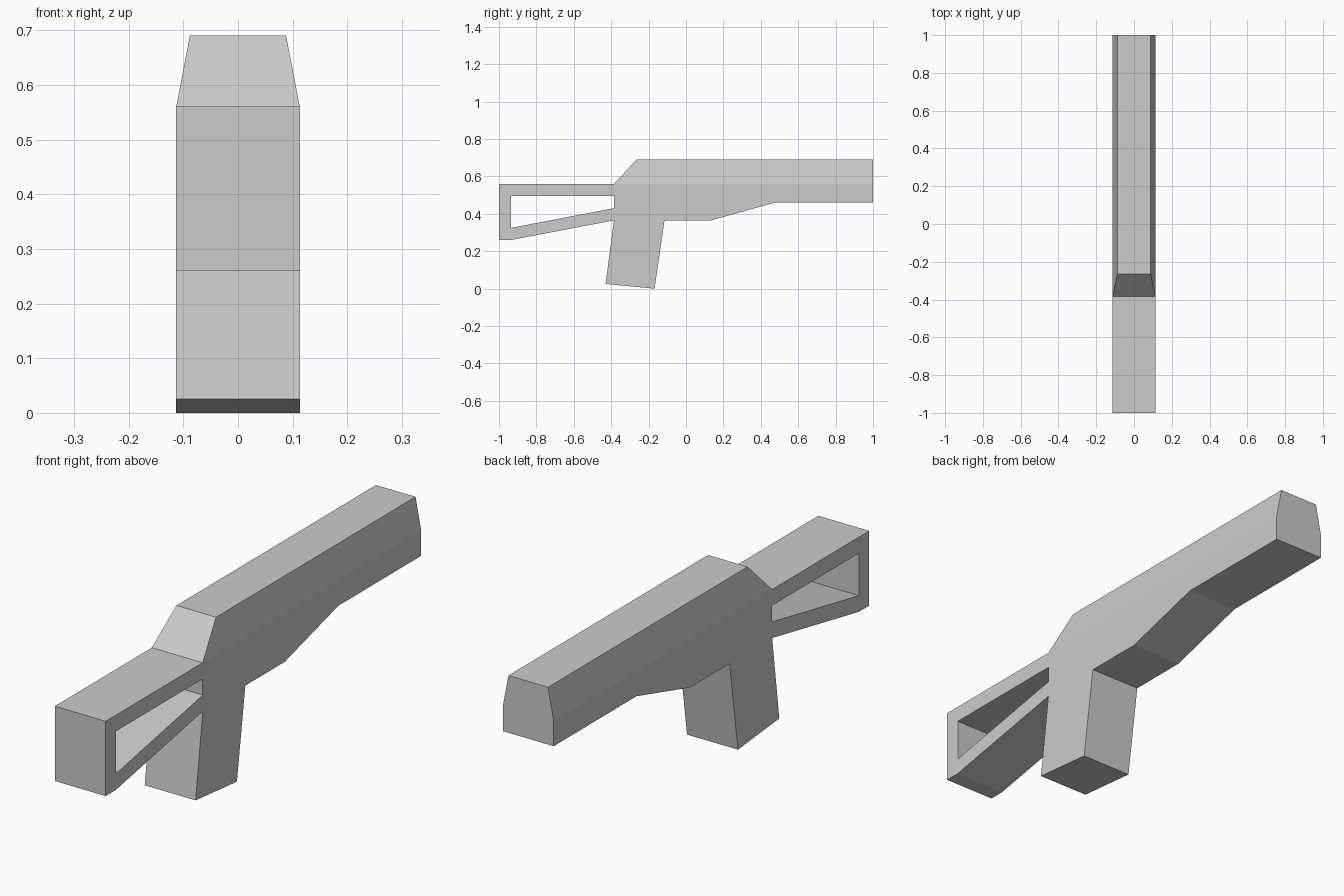
import bpy
import bmesh

cube = bpy.data.objects.get("Cube")
if cube:
    bpy.data.objects.remove(cube, do_unlink=True)

grey = bpy.data.materials.new("plain grey")
grey.use_nodes = True
colour = (0.6, 0.6, 0.6, 1)
grey.diffuse_color = colour
grey.node_tree.nodes["Principled BSDF"].inputs["Base Color"].default_value = colour

WIDE, NARROW = 0.113, 0.088
SHOULDER, TOP, BELLY, BACK = 0.56, 0.69, 0.365, -0.385


def prism(name, profile, open_edges=(), widths=None):
    """Mirror a side profile of (y, z) points across x, leaving joints open."""
    widths = widths or [WIDE] * len(profile)
    bm = bmesh.new()
    left, right = [[bm.verts.new((s * w, y, z)) for w, (y, z) in zip(widths, profile)]
                   for s in (1, -1)]
    bm.faces.new(left)
    bm.faces.new(right[::-1])
    for i in range(len(profile)):
        if i not in open_edges:
            j = (i + 1) % len(profile)
            bm.faces.new((left[j], left[i], right[i], right[j]))
    # Orient outward: the +x side panel must face +x
    bm.normal_update()
    bm.faces.ensure_lookup_table()
    if bm.faces[0].normal.x < 0:
        bmesh.ops.reverse_faces(bm, faces=bm.faces[:])
    mesh = bpy.data.meshes.new(name)
    bm.to_mesh(mesh)
    bm.free()
    mesh.materials.append(grey)
    obj = bpy.data.objects.new(name, mesh)
    bpy.context.collection.objects.link(obj)
    return obj


# Main body below the shoulder line, with sloped underside
prism("lower_body",
      [(BACK, SHOULDER), (BACK, 0.495), (BACK, 0.43), (BACK, BELLY), (-0.115, BELLY),
       (0.135, BELLY), (0.475, 0.46), (1, 0.46), (1, SHOULDER)],
      open_edges=(0, 2, 3, 8))

# Tapered cover with sloped rear face
prism("upper_body",
      [(BACK, SHOULDER), (1, SHOULDER), (1, TOP), (-0.265, TOP)],
      open_edges=(0,), widths=[WIDE, WIDE, NARROW, NARROW])

# Hollow frame at the rear
prism("stock_frame",
      [(BACK, SHOULDER), (-1, SHOULDER), (-1, 0.26), (-0.935, 0.26), (BACK, BELLY),
       (BACK, 0.43), (-0.935, 0.325), (-0.935, 0.495), (BACK, 0.495)],
      open_edges=(4, 8))

# Slanted grip
prism("grip",
      [(BACK, BELLY), (-0.43, 0.025), (-0.168, 0), (-0.115, BELLY)],
      open_edges=(3,))
